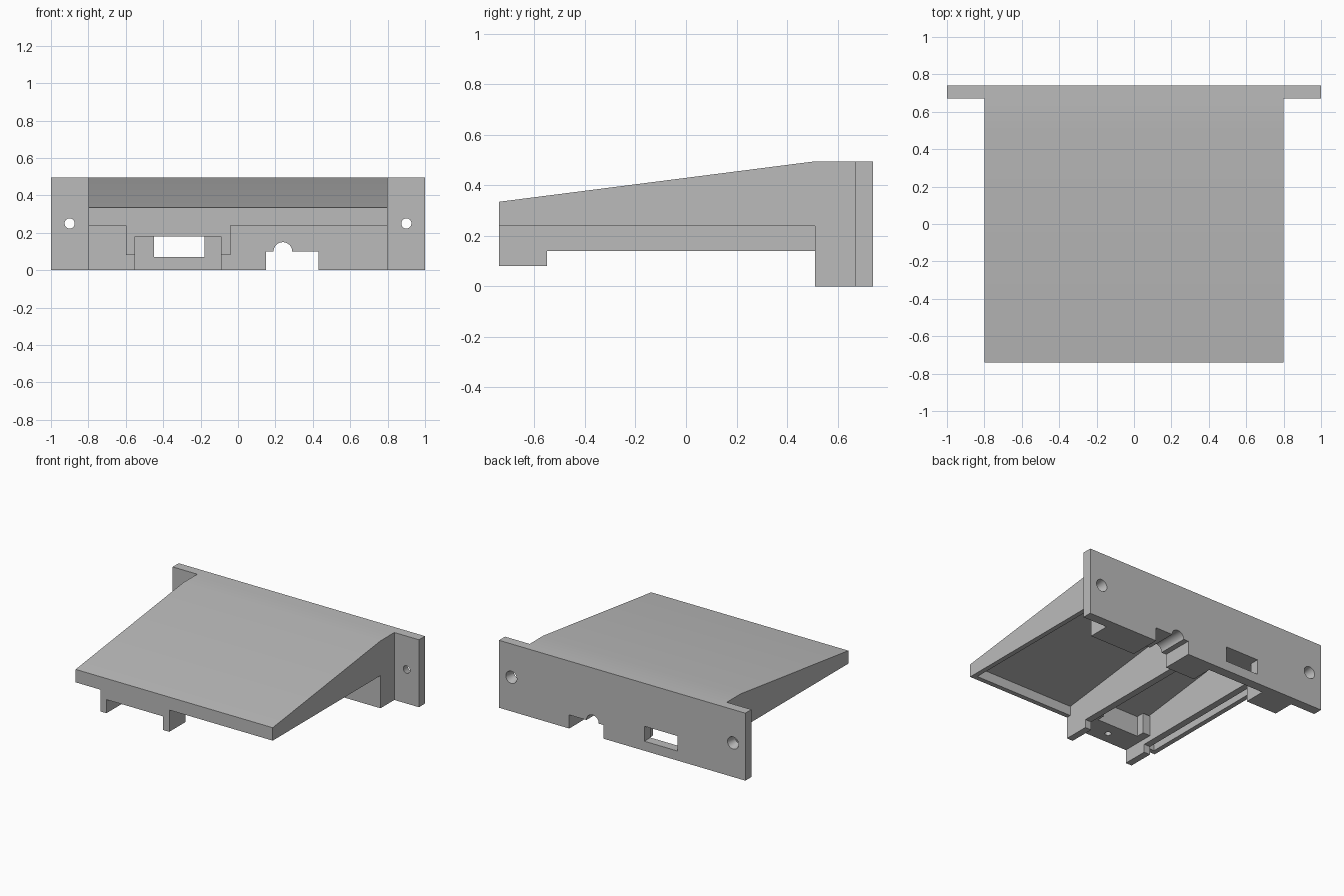
import bpy, bmesh, math
from mathutils import Vector

cube = bpy.data.objects.get("Cube")
if cube:
    bpy.data.objects.remove(cube, do_unlink=True)

grey = bpy.data.materials.new("plain grey")
grey.use_nodes = True
COLOUR = (0.5, 0.5, 0.5, 1)
grey.diffuse_color = COLOUR
grey.node_tree.nodes["Principled BSDF"].inputs["Base Color"].default_value = COLOUR


def finish(name, bm):
    bmesh.ops.recalc_face_normals(bm, faces=bm.faces)
    mesh = bpy.data.meshes.new(name)
    bm.to_mesh(mesh)
    bm.free()
    mesh.materials.append(grey)
    obj = bpy.data.objects.new(name, mesh)
    bpy.context.collection.objects.link(obj)
    return obj


def prism(name, profile, axis, start, end):
    """Extrude a profile along x (y, z points) or along y (x, z points)."""
    bm = bmesh.new()
    place = (lambda a, b: (start, a, b)) if axis == "x" else (lambda a, b: (a, start, b))
    face = bm.faces.new([bm.verts.new(place(a, b)) for a, b in profile])
    new = bmesh.ops.extrude_face_region(bm, geom=[face])["geom"]
    step = Vector((end - start, 0, 0) if axis == "x" else (0, end - start, 0))
    bmesh.ops.translate(bm, vec=step, verts=[v for v in new if isinstance(v, bmesh.types.BMVert)])
    return finish(name, bm)


def box(name, x, y, z):
    return prism(name, [(y[0], z[0]), (y[1], z[0]), (y[1], z[1]), (y[0], z[1])], "x", *x)


def cone(name, centre, axis, r1, r2, depth):
    bm = bmesh.new()
    bmesh.ops.create_cone(bm, cap_ends=True, segments=32, radius1=r1, radius2=r2, depth=depth)
    obj = finish(name, bm)
    turn = Vector((0, 0, 1)).rotation_difference(Vector(axis)).to_matrix().to_4x4()
    obj.data.transform(turn)
    obj.data.transform(turn.Translation(centre))
    return obj


def cut(obj, *cutters):
    for cutter in cutters:
        cutter.hide_render = True
        mod = obj.modifiers.new("cut", "BOOLEAN")
        mod.operation, mod.solver, mod.object = "DIFFERENCE", "EXACT", cutter
    deps = bpy.context.evaluated_depsgraph_get()
    mesh = bpy.data.meshes.new_from_object(obj.evaluated_get(deps))
    obj.modifiers.clear()
    obj.data = mesh
    for cutter in cutters:
        bpy.data.objects.remove(cutter, do_unlink=True)


FRONT, BLOCK, FLANGE, BACK = -0.74, 0.51, 0.67, 0.74
LOW, HIGH, RIM, SKIN = 0.335, 0.495, 0.24, 0.03
INNER = FRONT + 0.035


def ceiling(y):
    return LOW + (HIGH - LOW) * (y - FRONT) / (BLOCK - FRONT) - SKIN


def arch_cutter():
    arc = [(0.24 + 0.05 * math.cos(t * math.pi / 16), 0.1 + 0.05 * math.sin(t * math.pi / 16))
           for t in range(17)]
    outline = [(0.15, -0.1), (0.43, -0.1), (0.43, 0.1)] + arc + [(0.15, 0.1)]
    return prism("arch_cutter", outline, "y", 0.4, 0.9)


# Wedge shell, open underneath, with a deep block at the back
shell = prism("wedge_shell", [(FRONT, RIM), (BLOCK, RIM), (BLOCK, 0), (FLANGE, 0),
                              (FLANGE, HIGH), (BLOCK, HIGH), (FRONT, LOW)], "x", -0.8, 0.8)
hollow = prism("hollow_cutter", [(INNER, 0.1), (BLOCK, 0.1), (BLOCK, ceiling(BLOCK)),
                                 (INNER, ceiling(INNER))], "x", -0.765, 0.765)
channel = box("channel_cutter", (-0.55, -0.09), (0.4, 0.7), (-0.1, 0.18))
cut(shell, hollow, channel, arch_cutter())

# Mounting flange with a slot, an arch and two countersunk holes
flange = box("mounting_flange", (-1, 1), (FLANGE, BACK), (0, HIGH))
screws = [cone("screw_cutter", (side * 0.9, (FLANGE + BACK) / 2, 0.25), (0, 1, 0),
               0.027, 0.045, BACK - FLANGE + 0.002) for side in (-1, 1)]
slot = box("slot_cutter", (-0.45, -0.18), (0.6, 0.8), (0.07, 0.18))
cut(flange, slot, arch_cutter(), *screws)

# Two rails with front feet, reaching up to the sloping roof
rail_profile = [(FRONT, 0.08), (-0.55, 0.08), (-0.55, 0.14), (BLOCK, 0.14),
                (BLOCK, ceiling(BLOCK)), (INNER, ceiling(INNER)), (INNER, RIM), (FRONT, RIM)]
rails = [prism("right_rail", rail_profile, "x", -0.6, -0.55),
         prism("left_rail", rail_profile, "x", -0.09, -0.04)]

# Front tab between the feet, with a screw hole from below
tab = prism("front_tab", [(FRONT, 0.18), (-0.55, 0.18), (-0.55, ceiling(-0.55)),
                          (INNER, ceiling(INNER)), (INNER, RIM), (FRONT, RIM)], "x", -0.55, -0.09)
cut(tab, cone("tab_hole_cutter", (-0.32, -0.65, 0.2), (0, 0, 1), 0.022, 0.022, 0.12))

# Small posts in the corners behind the tab
posts = [box(name, x, (-0.55, -0.49), (0.18, ceiling(-0.55)))
         for name, x in (("right_post", (-0.55, -0.49)), ("left_post", (-0.15, -0.09)))]

# Smooth shading with sharp corners
bpy.ops.object.select_all(action="DESELECT")
for obj in [shell, flange, tab] + rails + posts:
    obj.select_set(True)
bpy.context.view_layer.objects.active = shell
bpy.ops.object.shade_smooth_by_angle(angle=math.radians(30))
